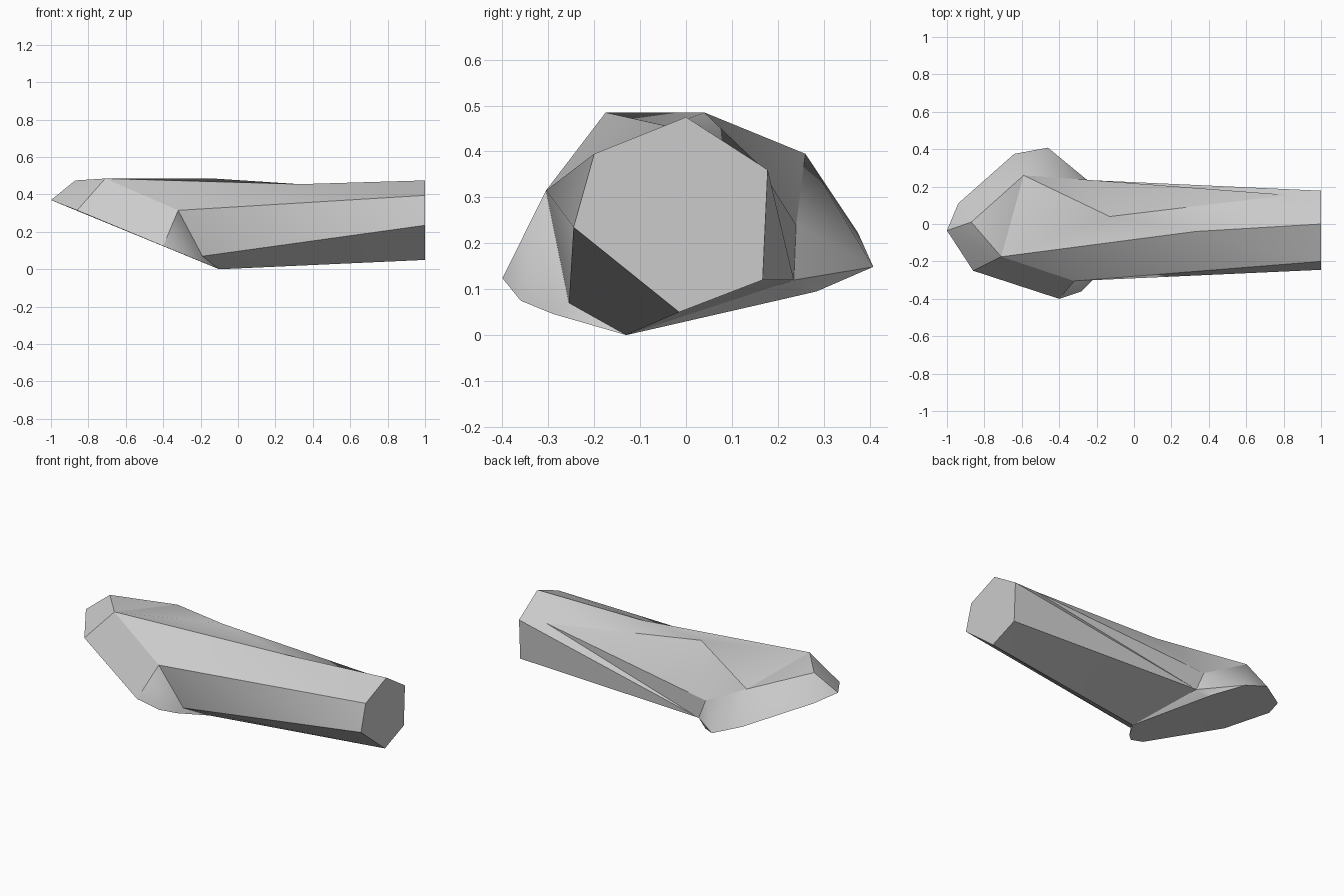
import bpy
import bmesh
import math

cube = bpy.data.objects.get("Cube")
if cube:
    bpy.data.objects.remove(cube, do_unlink=True)

grey = bpy.data.materials.new("plain grey")
grey.use_nodes = True
grey.diffuse_color = (0.6, 0.6, 0.6, 1)
grey.node_tree.nodes["Principled BSDF"].inputs["Base Color"].default_value = grey.diffuse_color


def finish(name, bm):
    """Turn a bmesh into a grey object, smooth except at strong creases."""
    bmesh.ops.recalc_face_normals(bm, faces=bm.faces)
    mesh = bpy.data.meshes.new(name)
    bm.to_mesh(mesh)
    bm.free()
    mesh.materials.append(grey)
    obj = bpy.data.objects.new(name, mesh)
    bpy.context.collection.objects.link(obj)
    bpy.ops.object.select_all(action='DESELECT')
    obj.select_set(True)
    bpy.context.view_layer.objects.active = obj
    bpy.ops.object.shade_smooth_by_angle(angle=math.radians(30))
    return obj


def skin(name, rails):
    """Skin a closed ring of lengthwise ridges and cap both ends."""
    bm = bmesh.new()
    verts = {p: bm.verts.new(p) for rail in rails for p in rail}

    def face(points):
        points = list(dict.fromkeys(points))
        if len(points) > 2:
            bm.faces.new([verts[p] for p in points])

    for a, b in zip(rails, rails[1:] + rails[:1]):
        i = j = 0
        while i < len(a) - 1 or j < len(b) - 1:
            next_a = a[i + 1][0] if i < len(a) - 1 else math.inf
            next_b = b[j + 1][0] if j < len(b) - 1 else math.inf
            if next_a <= next_b:
                face([a[i], a[i + 1], b[j]])
                i += 1
            else:
                face([a[i], b[j + 1], b[j]])
                j += 1
    face([rail[0] for rail in rails])
    face([rail[-1] for rail in rails])
    return finish(name, bm)


def hull(name, points):
    """Wrap a faceted solid around the points."""
    bm = bmesh.new()
    for p in points:
        bm.verts.new(p)
    result = bmesh.ops.convex_hull(bm, input=bm.verts)
    spare = {v for v in result["geom_interior"] + result["geom_unused"]
             if isinstance(v, bmesh.types.BMVert)}
    bmesh.ops.delete(bm, geom=list(spare), context='VERTS')
    return finish(name, bm)


# Corners shared by the shaft and the flared foot
crown = (-.71, -.175, .485)
shoulder = (-.59, .26, .395)
waist = (-.3, .24, .24)
hip = (-.32, -.305, .315)
heel = (-.1, -.13, 0)
front_foot = (-.19, -.255, .07)
back_foot = (-.25, .235, .12)
back_dip = (.83, .155, .375)
back_end = (1, .178, .36)

# Long shaft, described by the ridges along it
skin("shaft", [
    [crown, (.33, -.04, .455), (1, 0, .475)],
    [shoulder, (-.13, .04, .485), back_dip, back_end],
    [shoulder, waist, back_dip, back_end],
    [back_foot, (1, .167, .12)],
    [heel, (1, -.015, .05)],
    [front_foot, (1, -.245, .235)],
    [hip, (1, -.2, .395)],
])

# Flared foot: a sloping base outline below the upper corners
def base_height(x):
    return max(0, .37 - .41 * (x + 1))


outline = [(-1, -.035), (-.95, -.1), (-.4, -.4), (-.28, -.36), (-.21, -.29),
           (-.31, .25), (-.33, .285), (-.46, .408), (-.64, .375), (-.94, .11)]
base = [(x, y, base_height(x)) for x, y in outline]
hull("flared_foot", base + [
    crown, shoulder, waist, hip, heel, front_foot, back_foot,
    (-.87, .01, .475), (-.86, -.25, .315),
])
